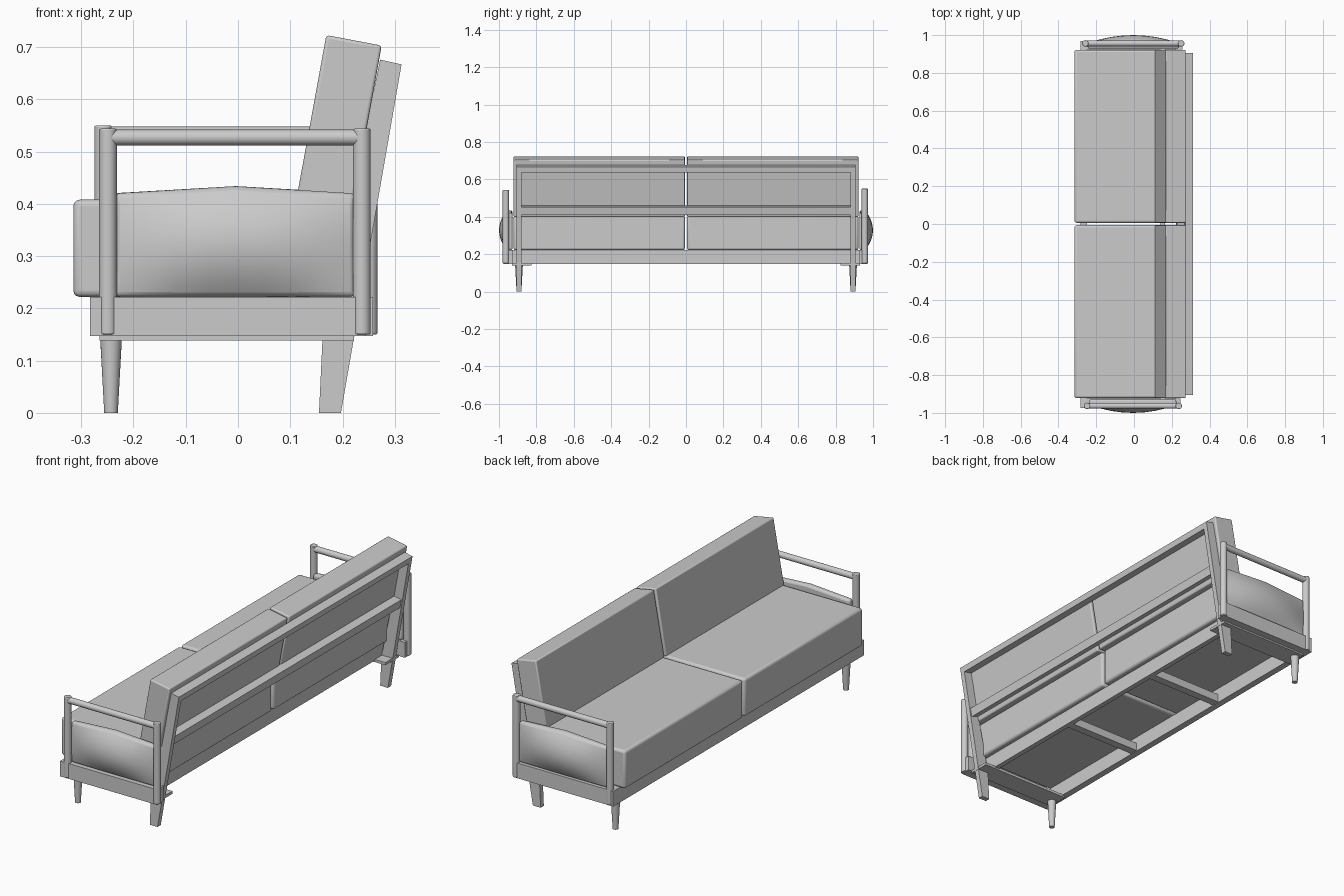
import bpy, bmesh, math
from mathutils import Vector

if "Cube" in bpy.data.objects:
    bpy.data.objects.remove(bpy.data.objects["Cube"])


def finish(bm, name, bevel=0.0, segs=3, smooth=True):
    bmesh.ops.recalc_face_normals(bm, faces=bm.faces)
    me = bpy.data.meshes.new(name)
    bm.to_mesh(me)
    bm.free()
    ob = bpy.data.objects.new(name, me)
    bpy.context.collection.objects.link(ob)
    if bevel:
        m = ob.modifiers.new("soft_edges", 'BEVEL')
        m.width, m.segments, m.limit_method = bevel, segs, 'ANGLE'
        m.angle_limit = math.radians(40)
    if smooth:
        bpy.ops.object.select_all(action='DESELECT')
        ob.select_set(True)
        bpy.context.view_layer.objects.active = ob
        bpy.ops.object.shade_smooth_by_angle(angle=math.radians(35))
    return ob


def prism(name, profile, y0, y1, bevel=0.0, segs=3):
    """Extrude an (x, z) outline from y0 to y1."""
    bm = bmesh.new()
    f = bm.faces.new([bm.verts.new((x, y0, z)) for x, z in profile])
    ext = bmesh.ops.extrude_face_region(bm, geom=[f])
    vs = [v for v in ext["geom"] if isinstance(v, bmesh.types.BMVert)]
    bmesh.ops.translate(bm, verts=vs, vec=(0, y1 - y0, 0))
    return finish(bm, name, bevel, segs, bevel > 0)


def box(name, x0, x1, y0, y1, z0, z1, bevel=0.0, segs=3):
    return prism(name, [(x0, z0), (x1, z0), (x1, z1), (x0, z1)], y0, y1, bevel, segs)


def rod(name, a, b, r0, r1, bevel=0.0):
    """Round bar from a to b."""
    a, b = Vector(a), Vector(b)
    bm = bmesh.new()
    bmesh.ops.create_cone(bm, cap_ends=True, segments=24, radius1=r0, radius2=r1,
                          depth=(b - a).length)
    rot = Vector((0, 0, 1)).rotation_difference(b - a).to_matrix()
    for v in bm.verts:
        v.co = rot @ v.co + (a + b) / 2
    return finish(bm, name, bevel, 2)


def arm_cushion(name, x0, x1, s):
    """Flat inside, domed outside, gently crowned top."""
    bm = bmesh.new()
    bmesh.ops.create_grid(bm, x_segments=8, y_segments=8, size=1)
    inner = list(bm.verts)
    ext = bmesh.ops.extrude_face_region(bm, geom=list(bm.faces))
    outer = {v for v in ext["geom"] if isinstance(v, bmesh.types.BMVert)}
    for v in list(bm.verts):
        u, w = v.co.x, v.co.y
        dome = (1 - u * u) * (1 - w * w)
        top = 0.42 + 0.014 * (1 - abs(u))
        y = 0.958 + 0.042 * dome if v in outer else 0.928
        v.co = ((x0 + x1) / 2 + u * (x1 - x0) / 2, s * y,
                0.222 + (w + 1) / 2 * (top - 0.222))
    return finish(bm, name, 0.01, 3)


# seat and back cushions, two of each
back_outline = [(0.111, 0.405), (0.220, 0.400), (0.275, 0.703), (0.169, 0.723)]
for side, y0, y1 in (("left", -0.922, -0.006), ("right", 0.006, 0.922)):
    box("seat_cushion_" + side, -0.315, 0.19, y0, y1, 0.222, 0.408, 0.012)
    prism("back_cushion_" + side, back_outline, y0, y1, 0.006)

# base frame
box("base_front_rail", -0.283, -0.25, -0.935, 0.935, 0.147, 0.222)
box("base_back_rail", 0.14, 0.165, -0.935, 0.935, 0.147, 0.222)
for y in (-0.3, 0.3):
    box("base_crossbar", -0.255, 0.145, y - 0.02, y + 0.02, 0.15, 0.19)

# rails of the back frame, lying along the slope of the rear legs
prism("back_top_rail", [(0.266, 0.645), (0.308, 0.638), (0.313, 0.667), (0.272, 0.676)],
      -0.905, 0.905)
prism("back_middle_rail", [(0.222, 0.425), (0.262, 0.41), (0.270, 0.452), (0.228, 0.46)],
      -0.89, 0.89)

# legs and arms on both ends (the two arms differ slightly)
leg_outline = [(0.155, 0), (0.197, 0), (0.313, 0.667), (0.272, 0.676), (0.162, 0.147)]
for s, side, xf, xb, yc, top in ((-1, "left", -0.249, 0.237, 0.963, 0.544),
                                 (1, "right", -0.258, 0.250, 0.956, 0.550)):
    prism("rear_leg_" + side, leg_outline, s * 0.88, s * 0.905)
    rod("front_leg_" + side, (-0.243, s * 0.893, 0), (-0.243, s * 0.893, 0.147), 0.013, 0.021)
    box("leg_plate_" + side, -0.265, 0.222, s * 0.825, s * 0.93, 0.139, 0.152)
    box("base_side_panel_" + side, -0.283, xb + 0.008, s * 0.925, s * (yc + 0.012), 0.147, 0.222)
    for label, x in (("front", xf), ("back", xb)):
        rod("arm_post_%s_%s" % (label, side), (x, s * yc, 0.15), (x, s * yc, top),
            0.017, 0.017, 0.003)
    rod("arm_rail_" + side, (xf, s * yc, top - 0.017), (xb, s * yc, top - 0.017), 0.015, 0.015)
    arm_cushion("arm_cushion_" + side, xf + 0.013, xb - 0.013, s)
